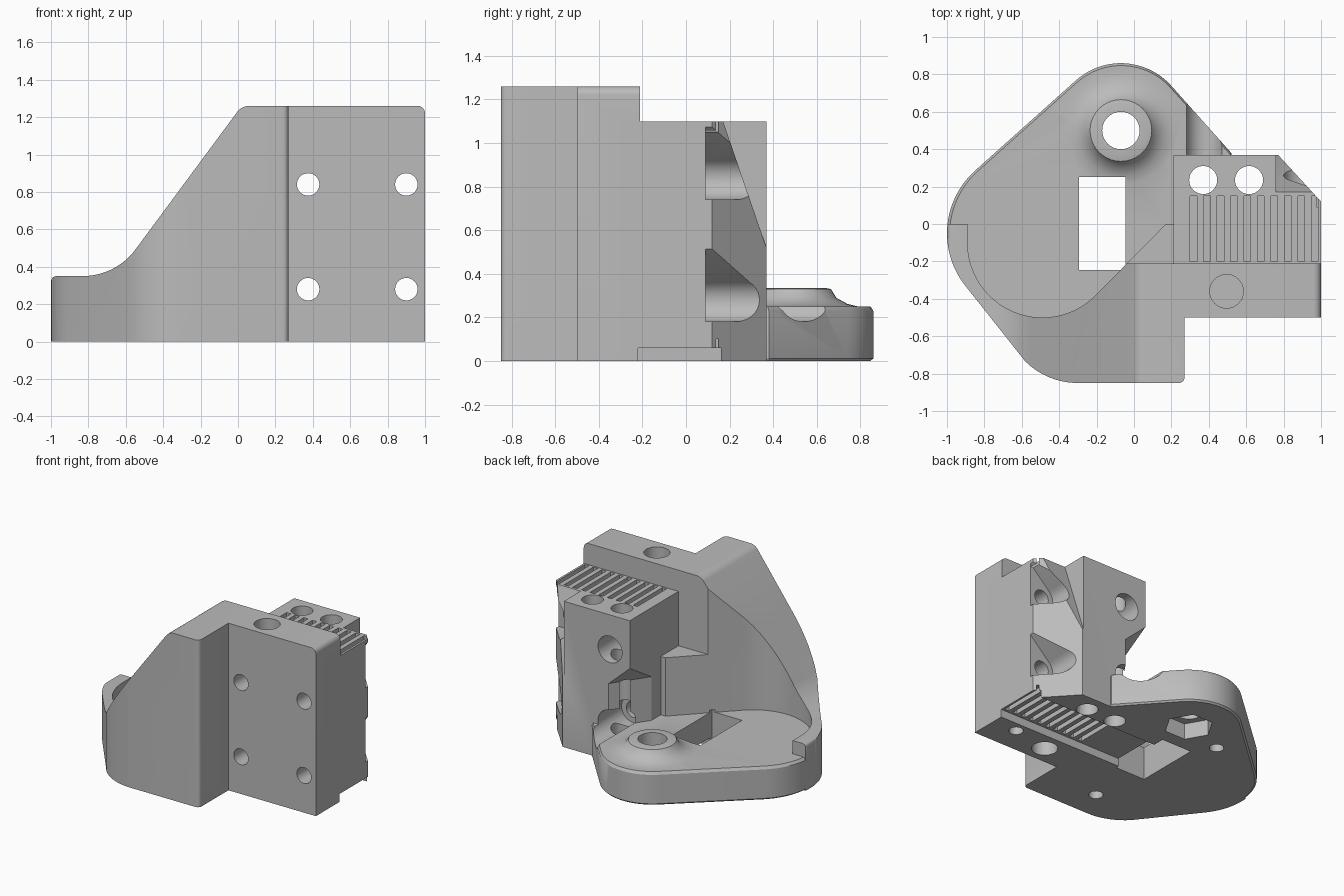
import bpy, bmesh
from math import cos, sin, radians

cube = bpy.data.objects.get("Cube")
if cube:
    bpy.data.objects.remove(cube, do_unlink=True)

grey = bpy.data.materials.new("plain_grey")
grey.use_nodes = True
colour = (0.5, 0.5, 0.5, 1)
grey.diffuse_color = colour
grey.node_tree.nodes["Principled BSDF"].inputs["Base Color"].default_value = colour


def arc(cx, cy, r, a0, a1, n=16):
    angles = [radians(a0 + (a1 - a0) * i / n) for i in range(n + 1)]
    return [(cx + r * cos(a), cy + r * sin(a)) for a in angles]


def circle(cx, cy, r, n=32):
    return arc(cx, cy, r, 0, 360, n)[:-1]


def loft(name, rings):
    """Closed solid through matching rings of 3D points."""
    bm = bmesh.new()
    loops = [[bm.verts.new(p) for p in ring] for ring in rings]
    n = len(loops[0])
    for a, b in zip(loops, loops[1:]):
        for i in range(n):
            j = (i + 1) % n
            bm.faces.new((a[i], a[j], b[j], b[i]))
    bm.faces.new(loops[0])
    bm.faces.new(loops[-1])
    bmesh.ops.recalc_face_normals(bm, faces=bm.faces)
    mesh = bpy.data.meshes.new(name)
    bm.to_mesh(mesh)
    bm.free()
    mesh.materials.append(grey)
    ob = bpy.data.objects.new(name, mesh)
    bpy.context.collection.objects.link(ob)
    return ob


def prism(name, pts, lo, hi, axis="z"):
    place = (lambda u, v, w: (u, v, w)) if axis == "z" else (lambda u, v, w: (u, w, v))
    if axis == "x":
        place = lambda u, v, w: (w, u, v)
    return loft(name, [[place(u, v, w) for u, v in pts] for w in (lo, hi)])


def box(name, x0, x1, y0, y1, z0, z1):
    return prism(name, [(x0, y0), (x1, y0), (x1, y1), (x0, y1)], z0, z1)


def combine(target, tool, operation="DIFFERENCE"):
    mod = target.modifiers.new("combine", "BOOLEAN")
    mod.operation = operation
    mod.solver = "EXACT"
    mod.object = tool
    bpy.context.view_layer.objects.active = target
    bpy.ops.object.modifier_apply(modifier=mod.name)
    bpy.data.objects.remove(tool, do_unlink=True)


# Plan outline shared by the floor and the sloping wall
outline = (arc(-0.07, 0.5, 0.36, 42, 133) + arc(-0.55, -0.05, 0.45, 133, 220)
           + arc(-0.3, -0.45, 0.4, 225, 270) + arc(0.24, -0.82, 0.03, 270, 360, 5)
           + [(0.27, 0.2), (0.52, 0.3), (0.52, 0.38)])

# Sloping wall, trimmed to the outline
profile = ([(0.27, 0), (0.27, 1.26)] + arc(0.06, 1.18, 0.08, 90, 140, 6)
           + arc(-0.83, 0.7, 0.35, -38, -90, 10) + arc(-0.97, 0.32, 0.03, 90, 180, 5)
           + [(-1, 0)])
body = prism("bracket_body", profile, -0.9, 0, "y")
combine(body, prism("outline_tool", outline, -0.1, 1.4), "INTERSECT")

# Floor with softened top and bottom rims
def inset(k, z):
    return [(x * k, y * k, z) for x, y in outline]

floor = loft("floor", [inset(0.985, 0), inset(1, 0.012), inset(1, 0.23), inset(0.985, 0.25)])
combine(body, floor, "UNION")

# Rounded pocket behind the wall, with a ledge beside the block
pocket = arc(-0.49, -0.1, 0.4, 180, 315, 28) + [
    (0.21, 0.04), (0.21, 0.25), (0.7, 0.25), (0.7, 1), (-1.2, 1), (-1.2, 0), (-0.89, 0)]
combine(body, prism("pocket", pocket, 0.25, 2))
combine(body, prism("ledge", [(-0.06, -0.21), (0.21, -0.21), (0.21, 0.1), (0.19, 0.1)], 0.69, 2))
combine(body, box("step", 0.2, 1.1, -0.21, 1, 1.1, 2))

# Rear clamp block with its chamfered corner and slanted notch
block = prism("clamp_block", [(0.21, -0.3), (1, -0.3), (1, 0.12), (0.77, 0.37), (0.21, 0.37)], 0, 1.1)
combine(block, prism("notch", [(0.17, 1.1), (0.168, 1.2), (0.4, 1.2), (0.4, 0.43)], 0.76, 1.1, "x"))

# Clearance under the block beside the raised boss
wedge = [(0.44, 0.45), (0.1, 0.45), (0.1, -0.05)]
roof = [(0.22, 0.45, 0.78), (0.1, 0.45, 0.8), (0.1, 0.12, 0.9)]
combine(block, loft("clearance", [[(x, y, z) for x, y in wedge] for z in (0.25, 0.58)] + [roof]))
combine(body, block, "UNION")

# Front mounting plate with rounded upper right corner
plate = [(0.2, 0), (1, 0)] + arc(0.96, 1.22, 0.04, 0, 90, 6) + [(0.2, 1.26)]
combine(body, prism("mounting_plate", plate, -0.5, -0.21, "y"), "UNION")

# Flared boss
flare = [(0.29, 0.15), (0.29, 0.25), (0.24, 0.262), (0.19, 0.29), (0.165, 0.33), (0.14, 0.335)]
boss = loft("boss", [[(x, y, z) for x, y in circle(-0.07, 0.5, r, 40)] for r, z in flare])
combine(body, boss, "UNION")
combine(body, prism("boss_bore", circle(-0.07, 0.5, 0.1), -0.1, 0.5))
combine(body, prism("nut_recess", circle(-0.07, 0.5, 0.17, 6), -0.1, 0.12))

# Mounting screw holes and counterbores
for z in (0.28, 0.84):
    for x in (0.375, 0.9):
        combine(body, prism("screw_hole", circle(x, z, 0.06), -1, 1, "y"))
        combine(body, prism("counterbore", circle(x, z, 0.1), 0.09, 1, "y"))
    flank = [(0.9, z - 0.1), (1.1, z - 0.1), (1.1, z + 0.33), (0.83, z + 0.07)]
    combine(body, prism("side_pocket", flank, 0.09, 1, "y"))

# Vertical holes
for x in (0.37, 0.615):
    combine(body, prism("rod_hole", circle(x, 0.235, 0.075), -0.1, 1.3))
for lo, hi in ((-0.1, 0.35), (0.9, 1.4)):
    combine(body, prism("end_hole", circle(0.495, -0.36, 0.09), lo, hi))
for x, y in ((0.8, -0.3), (-0.18, -0.62), (-0.4, 0.4)):
    combine(body, prism("pilot_hole", circle(x, y, 0.05, 20), -0.1, 0.15))

# Floor window and belt channel
combine(body, box("floor_window", -0.295, -0.045, -0.245, 0.25, -0.1, 0.27))
combine(body, box("belt_channel", -0.1, 1.1, -0.22, 0.16, -0.1, 0.06))

# Belt teeth on the top and in the channel
for i in range(10):
    x = 0.3 + 0.072 * i
    combine(body, box("top_groove", x, x + 0.036, -0.2, 0.15, 1.05, 1.2))
    combine(body, box("channel_groove", x, x + 0.036, -0.2, 0.15, 0.03, 0.1))

bpy.ops.object.select_all(action="DESELECT")
body.select_set(True)
bpy.context.view_layer.objects.active = body
bpy.ops.object.shade_smooth_by_angle(angle=radians(30))
